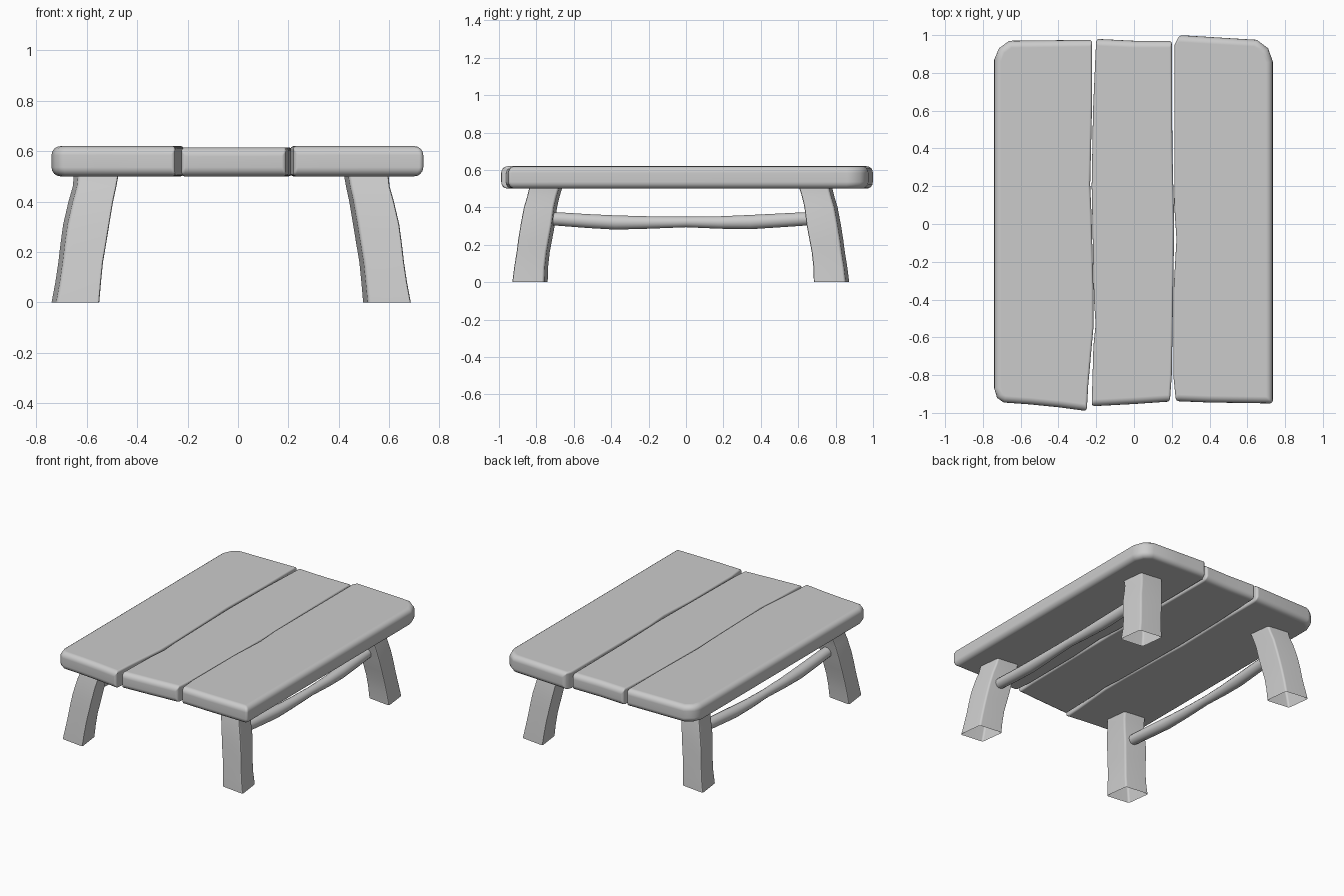
import bpy, bmesh, math
from mathutils import Vector

if "Cube" in bpy.data.objects:
    bpy.data.objects.remove(bpy.data.objects["Cube"])


def finish(name, bm, bevel=0.0, segments=3, angle=40):
    """Turn a bmesh into a bevelled, smooth-shaded object."""
    bmesh.ops.recalc_face_normals(bm, faces=bm.faces)
    me = bpy.data.meshes.new(name)
    bm.to_mesh(me)
    bm.free()
    ob = bpy.data.objects.new(name, me)
    bpy.context.collection.objects.link(ob)
    bpy.ops.object.select_all(action='DESELECT')
    ob.select_set(True)
    bpy.context.view_layer.objects.active = ob
    if bevel:
        mod = ob.modifiers.new("rounding", 'BEVEL')
        mod.limit_method = 'WEIGHT'
        mod.width = bevel
        mod.segments = segments
        mod.use_clamp_overlap = False
        bpy.ops.object.modifier_apply(modifier=mod.name)
    bpy.ops.object.shade_smooth_by_angle(angle=math.radians(angle))
    if bevel:
        ob.modifiers.new("normals", 'WEIGHTED_NORMAL').keep_sharp = True
    return ob


def plank(name, outline, z0, z1):
    """Extruded board: wide rounding outside, narrow rounding along the gaps."""
    bm = bmesh.new()
    weight = bm.edges.layers.float.new('bevel_weight_edge')
    low = [bm.verts.new((x, y, z0)) for x, y in outline]
    high = [bm.verts.new((x, y, z1)) for x, y in outline]
    bm.faces.new(low)
    bm.faces.new(high)
    n = len(outline)
    for i in range(n):
        j = (i + 1) % n
        bm.faces.new((low[i], low[j], high[j], high[i]))
    for e in bm.edges:
        d = e.verts[1].co - e.verts[0].co
        mid = (e.verts[0].co + e.verts[1].co) / 2
        if abs(d.z) > 0.01:
            i = low.index(e.verts[0]) if e.verts[0] in low else low.index(e.verts[1])
            a = low[i].co - low[i - 1].co
            b = low[(i + 1) % n].co - low[i].co
            e[weight] = 0.45 if a.angle(b) > math.radians(60) else 0.0
        else:
            gap_side = abs(d.y) > abs(d.x) and abs(mid.x) < 0.3
            e[weight] = 0.35 if gap_side else 1.0
    return finish(name, bm, bevel=0.036, segments=4)


def loft(bm, rings):
    """Open-ended tube through matching rings of points."""
    rows = [[bm.verts.new(p) for p in ring] for ring in rings]
    n = len(rows[0])
    for a, b in zip(rows, rows[1:]):
        for i in range(n):
            j = (i + 1) % n
            bm.faces.new((a[i], a[j], b[j], b[i]))
    return rows


# Table top: three hand-cut boards
plank("left_plank", [
    (-0.74, -0.87), (-0.725, -0.92), (-0.69, -0.945), (-0.55, -0.955),
    (-0.40, -0.97), (-0.25, -0.99), (-0.242, -0.85), (-0.215, -0.55),
    (-0.215, -0.34), (-0.225, 0.05), (-0.232, 0.21), (-0.222, 0.63),
    (-0.222, 0.975), (-0.66, 0.97), (-0.715, 0.93), (-0.74, 0.87)],
    0.5, 0.62)
plank("middle_plank", [
    (-0.224, -0.965), (0.0, -0.953), (0.19, -0.94), (0.20, -0.80),
    (0.21, -0.20), (0.213, 0.0), (0.203, 0.40), (0.20, 0.97),
    (0.0, 0.97), (-0.20, 0.98), (-0.217, 0.60), (-0.224, 0.20),
    (-0.212, -0.40), (-0.203, -0.53), (-0.215, -0.65)],
    0.5, 0.615)
plank("right_plank", [
    (0.222, -0.938), (0.40, -0.945), (0.735, -0.95), (0.735, 0.86),
    (0.71, 0.93), (0.65, 0.975), (0.45, 0.987), (0.24, 1.0),
    (0.215, 0.95), (0.213, 0.10), (0.225, -0.08), (0.21, -0.34),
    (0.208, -0.80)],
    0.5, 0.62)

# Legs: crooked splayed posts with a skewed square section
OX, OY = -0.027, -0.028
leg_path = [(0.0, 0.618, 0.806, 0.096), (0.08, 0.607, 0.800, 0.092),
            (0.16, 0.597, 0.789, 0.090), (0.23, 0.587, 0.778, 0.092),
            (0.31, 0.575, 0.764, 0.093), (0.40, 0.557, 0.750, 0.090),
            (0.46, 0.542, 0.734, 0.088), (0.51, 0.535, 0.720, 0.090)]
for fb, sy in (("front", -1), ("back", 1)):
    for lr, sx in (("left", -1), ("right", 1)):
        bm = bmesh.new()
        weight = bm.edges.layers.float.new('bevel_weight_edge')
        rings = []
        for z, x, y, h in leg_path:
            cx, cy, k = sx * x + OX, sy * y + OY, h * 0.78
            rings.append([(cx + h, cy - h, z), (cx + k, cy + k, z),
                          (cx - h, cy + h, z), (cx - k, cy - k, z)])
        loft(bm, rings)
        for e in bm.edges:
            if abs(e.verts[0].co.z - e.verts[1].co.z) > 0.02:
                e[weight] = 1.0
        finish(f"{fb}_{lr}_leg", bm, bevel=0.012, segments=2, angle=50)

# Stretchers: branch-like rails joining front and back legs
rail = [(-0.75, 0.340, 0.034), (-0.66, 0.336, 0.037), (-0.53, 0.327, 0.038),
        (-0.38, 0.319, 0.039), (-0.20, 0.319, 0.034), (0.0, 0.322, 0.029),
        (0.18, 0.319, 0.034), (0.34, 0.321, 0.039), (0.48, 0.329, 0.038),
        (0.60, 0.336, 0.037), (0.69, 0.340, 0.034)]
for lr, sx in (("left", -1), ("right", 1)):
    bm = bmesh.new()
    rings = []
    for y, z, r in rail:
        cx = sx * (0.572 + 0.008 * math.cos(y * 4)) + OX
        rings.append([(cx + r * math.cos(a), y, z + r * math.sin(a))
                      for a in (math.tau * i / 14 for i in range(14))])
    loft(bm, rings)
    finish(f"{lr}_stretcher", bm, angle=50)
